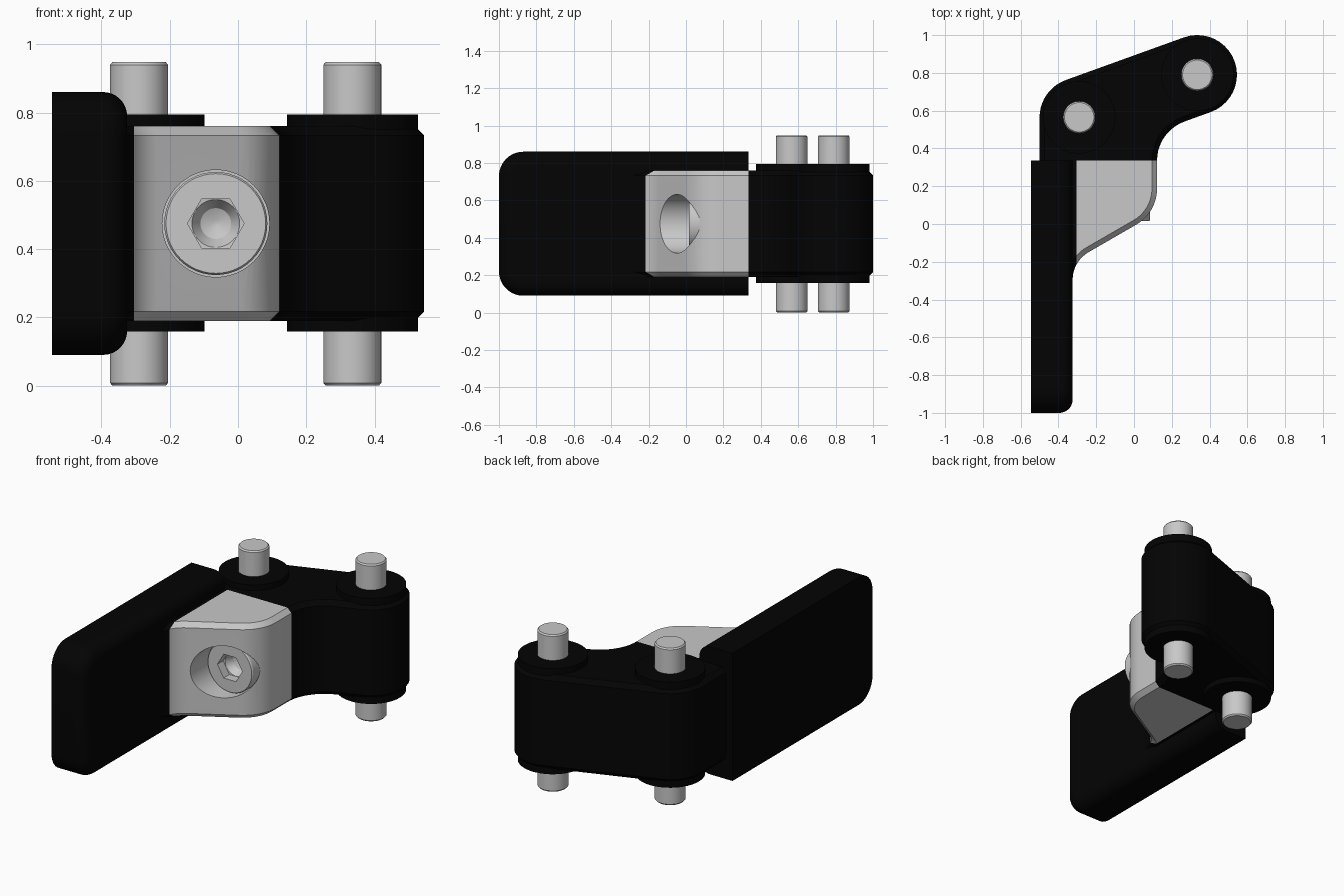
import bpy, bmesh, math
from mathutils import Vector

if "Cube" in bpy.data.objects:
    bpy.data.objects.remove(bpy.data.objects["Cube"])


def material(name, v):
    m = bpy.data.materials.new(name)
    m.diffuse_color = (v, v, v, 1)
    m.use_nodes = True
    m.node_tree.nodes["Principled BSDF"].inputs["Base Color"].default_value = m.diffuse_color
    return m


STEEL = material("light grey steel", 0.58)
BLACK = material("matte black", 0.001)


def rounded(corners, seg=10):
    """Polygon from (x, y, radius) corners, counter-clockwise."""
    out = []
    n = len(corners)
    for i, (x, y, r) in enumerate(corners):
        p = Vector((x, y))
        if r == 0:
            out.append(p)
            continue
        a = (Vector(corners[i - 1][:2]) - p).normalized()
        b = (Vector(corners[(i + 1) % n][:2]) - p).normalized()
        half = math.acos(max(-1, min(1, a.dot(b)))) / 2
        centre = p + (a + b).normalized() * (r / math.sin(half))
        s = p + a * (r / math.tan(half)) - centre
        e = p + b * (r / math.tan(half)) - centre
        t0 = math.atan2(s.y, s.x)
        sweep = math.atan2(s.x * e.y - s.y * e.x, s.dot(e))
        for k in range(seg + 1):
            t = t0 + sweep * k / seg
            out.append(centre + Vector((math.cos(t), math.sin(t))) * r)
    return out


def inset(pts, d):
    """Move every edge of a counter-clockwise polygon inwards by d."""
    out = []
    for i, p in enumerate(pts):
        a = (p - pts[i - 1]).normalized()
        b = (pts[(i + 1) % len(pts)] - p).normalized()
        na, nb = Vector((-a.y, a.x)), Vector((-b.y, b.x))
        out.append(p + (na + nb) * (d / (1 + na.dot(nb))))
    return out


def circle(r, n=48):
    return [Vector((r * math.cos(2 * math.pi * k / n), r * math.sin(2 * math.pi * k / n)))
            for k in range(n)]


def hexagon(r, n=48):
    """Hexagon sampled with the same count as a circle."""
    out = []
    for k in range(n):
        t = 2 * math.pi * k / n
        d = r * math.cos(math.pi / 6) / math.cos((k % 8) * 2 * math.pi / n - math.pi / 6)
        out.append(Vector((math.cos(t), math.sin(t))) * d)
    return out


def loft(name, rings, mats):
    """Skin a list of 3D rings and cap both ends."""
    bm = bmesh.new()
    vs = [[bm.verts.new(p) for p in ring] for ring in rings]
    n = len(vs[0])
    for a, b in zip(vs, vs[1:]):
        for i in range(n):
            bm.faces.new((a[i], a[(i + 1) % n], b[(i + 1) % n], b[i]))
    bm.faces.new(vs[0])
    bm.faces.new(vs[-1])
    bmesh.ops.recalc_face_normals(bm, faces=bm.faces)
    me = bpy.data.meshes.new(name)
    bm.to_mesh(me)
    bm.free()
    for m in mats:
        me.materials.append(m)
    ob = bpy.data.objects.new(name, me)
    bpy.context.collection.objects.link(ob)
    return ob


def smooth(ob):
    bpy.ops.object.select_all(action='DESELECT')
    ob.select_set(True)
    bpy.context.view_layer.objects.active = ob
    bpy.ops.object.shade_smooth_by_angle(angle=math.radians(25))


def up(pts, z, c=(0, 0)):
    return [(p.x + c[0], p.y + c[1], z) for p in pts]


def along_y(pts, y):
    return [(p.x - 0.065, y, p.y + 0.475) for p in pts]


# Mounting plate: rounded front corners, soft edge on the inner face
END = 0.335
plate = rounded([(-1, 0.09, 0.13), (END, 0.09, 0), (END, 0.86, 0), (-1, 0.86, 0.13)])
rings = [[(-0.545, p.x, p.y) for p in plate]]
for k in range(9):
    t = k / 8 * math.pi / 2
    ins = inset(plate, 0.07 * (1 - math.cos(t)))
    rings.append([(-0.395 + 0.07 * math.sin(t), END if o.x > END - 0.001 else q.x, q.y)
                  for o, q in zip(plate, ins)])
smooth(loft("mounting_plate", rings, [BLACK]))

# Hinge arm: chamfered slab with a steel wedge in front and black link behind
arm_profile = rounded([
    (-0.5, -0.36, 0), (-0.325, -0.36, 0), (-0.325, -0.198, 0.17), (0.122, 0.06, 0.22),
    (0.122, 0.49, 0.22), (0.604, 0.664, 0.2099), (0.461, 1.059, 0.2099), (-0.5, 0.712, 0.21)])
small = inset(arm_profile, 0.027)
arm = loft("hinge_arm", [up(small, 0.19), up(arm_profile, 0.217),
                         up(arm_profile, 0.733), up(small, 0.76)], [STEEL, BLACK])
bm = bmesh.new()
bm.from_mesh(arm.data)
bmesh.ops.triangulate(bm, faces=[f for f in bm.faces if len(f.verts) > 4])
for co, no in (((0, END, 0), (0, 1, 0)), ((-0.305, 0, 0), (1, 0, 0))):
    bmesh.ops.bisect_plane(bm, geom=bm.verts[:] + bm.edges[:] + bm.faces[:],
                           plane_co=co, plane_no=no, dist=1e-5)
for f in bm.faces:
    c = f.calc_center_median()
    f.material_index = 0 if c.y < END and c.x > -0.305 else 1
bm.to_mesh(arm.data)
bm.free()

# Bolt hole
cutter = loft("bolt_hole_cutter", [along_y(circle(0.157), -0.5), along_y(circle(0.157), 0.2)],
              [STEEL])
cutter.hide_render = True
mod = arm.modifiers.new("bolt_hole", 'BOOLEAN')
mod.operation = 'DIFFERENCE'
mod.solver = 'EXACT'
mod.object = cutter
bpy.context.view_layer.objects.active = arm
bpy.ops.object.modifier_apply(modifier=mod.name)
bpy.data.objects.remove(cutter)
smooth(arm)

# Bolt head with hex socket and drilled bottom
smooth(loft("socket_bolt", [
    along_y(circle(0.151), 0.22), along_y(circle(0.151), 0.023), along_y(circle(0.146), 0.015),
    along_y(hexagon(0.083), 0.015), along_y(hexagon(0.083), 0.07), along_y(circle(0.07), 0.071),
    along_y(circle(0.045), 0.11), along_y(circle(0.01), 0.125)], [STEEL]))

# Hinge pins and their collars
for side, c in (("left", (-0.29, 0.565)), ("right", (0.335, 0.79))):
    smooth(loft(side + "_pin", [up(circle(r), z, c) for r, z in
                                ((0.078, 0), (0.085, 0.008), (0.085, 0.94), (0.078, 0.948))],
                [STEEL]))
    smooth(loft(side + "_collar", [up(circle(0.192), z, c) for z in (0.158, 0.795)], [BLACK]))
